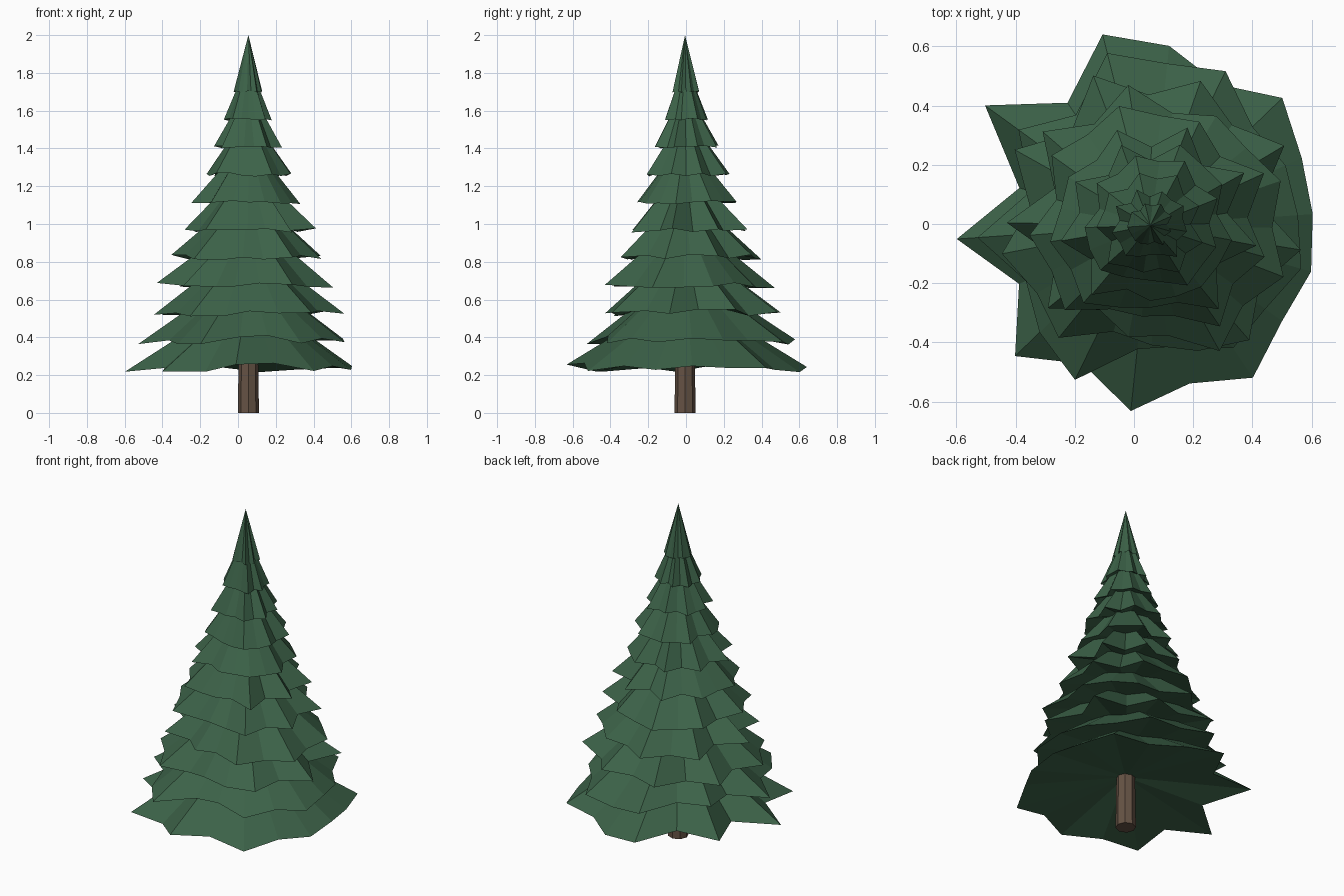
import bpy, bmesh, math, random

random.seed(23)
cube = bpy.data.objects.get("Cube")
if cube:
    bpy.data.objects.remove(cube, do_unlink=True)

AXIS_X, AXIS_Y = 0.055, -0.005
SIDES = 18
TIERS = 11


def make_material(name, rgb):
    mat = bpy.data.materials.new(name)
    mat.use_nodes = True
    colour = (*rgb, 1)
    mat.diffuse_color = colour
    mat.node_tree.nodes["Principled BSDF"].inputs["Base Color"].default_value = colour
    return mat


def add_object(name, bm, mat):
    bmesh.ops.recalc_face_normals(bm, faces=bm.faces)
    mesh = bpy.data.meshes.new(name)
    bm.to_mesh(mesh)
    bm.free()
    mesh.materials.append(mat)
    obj = bpy.data.objects.new(name, mesh)
    obj.location = (AXIS_X, AXIS_Y, 0)
    bpy.context.collection.objects.link(obj)


def add_tier(name, angles, radii, drops, rim_z, height, mat):
    """Ragged cone: jagged rim joined to an apex above and a raised hub below."""
    bm = bmesh.new()
    apex = bm.verts.new((0, 0, rim_z + height))
    hub = bm.verts.new((0, 0, rim_z + 0.2 * height))
    rim = [bm.verts.new((r * math.cos(a), r * math.sin(a), rim_z + dz))
           for a, r, dz in zip(angles, radii, drops)]
    for a, b in zip(rim, rim[1:] + rim[:1]):
        bm.faces.new((a, b, apex))
        bm.faces.new((b, a, hub))
    add_object(name, bm, mat)


def branch_reach(index, angle):
    """Relative branch length: short at the front, long and short elsewhere."""
    if math.sin(angle) < -0.95:
        return random.uniform(0.7, 0.84)
    if index % 2:
        return random.uniform(0.88, 1.03)
    return random.uniform(0.7, 0.92)


needle_green = make_material("needle green", (0.045, 0.122, 0.065))
bark_brown = make_material("bark brown", (0.13, 0.085, 0.058))

# Trunk
bm = bmesh.new()
bmesh.ops.create_cone(bm, cap_ends=True, segments=8, radius1=0.056,
                      radius2=0.05, depth=0.4)
bmesh.ops.translate(bm, verts=bm.verts, vec=(0, 0, 0.2))
add_object("trunk", bm, bark_brown)

# The two widest skirts of branches: rim radii, and rim height offsets
skirt_radii = [
    [.55, .56, .62, .53, .61, .665, .5, .69, .46,
     .655, .485, .635, .52, .63, .55, .62, .55, .565],
    [.5, .5, .48, .58, .55, .6, .45, .55, .42,
     .585, .46, .52, .58, .42, .42, .5, .48, .53]]
skirt_drops = [.01, 0, 0, -.01, -.022, .005, .02, .03, .01,
               -.02, 0, -.02, -.02, .018, .025, -.016, .01, -.01]

# Branch tiers, shrinking towards the tip
for t in range(TIERS):
    up = t / (TIERS - 1)
    reach = 0.64 - 0.56 * up
    sag = 0.024 * (1 - 0.85 * up)
    twist = 4
    if t < len(skirt_radii):
        radii, drops = skirt_radii[t], skirt_drops
    else:
        twist += random.uniform(-8, 8)
        drops = [random.uniform(-sag, sag) for _ in range(SIDES)]
    angles = [math.radians(twist) + math.tau * i / SIDES for i in range(SIDES)]
    if t >= len(skirt_radii):
        radii = [reach * branch_reach(i, a) for i, a in enumerate(angles)]
    add_tier(f"branch_tier_{t + 1}", angles, radii, drops, 0.238 + 1.462 * up,
             0.4 - 0.1 * up, needle_green)
